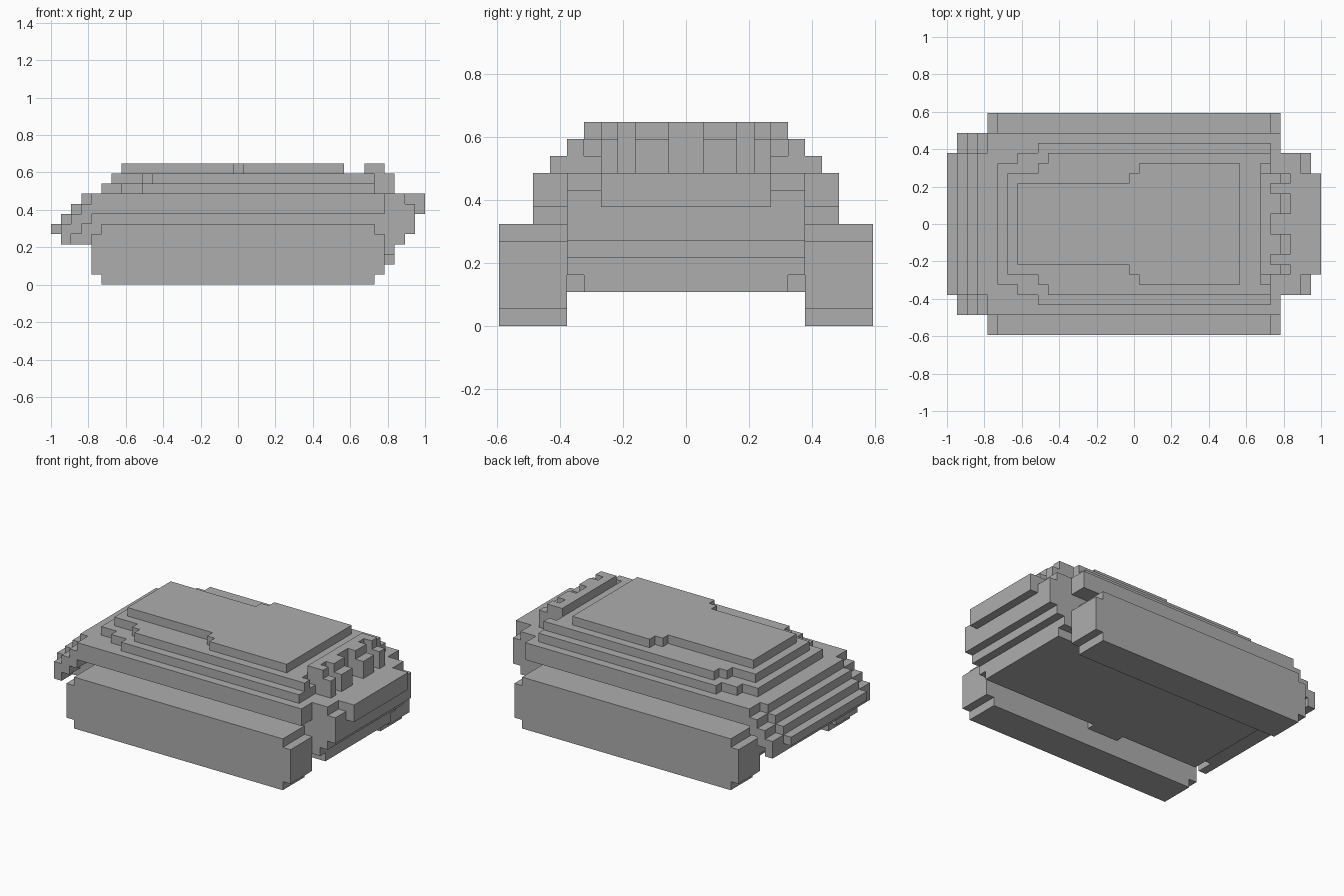
import bpy, bmesh
from mathutils import Vector

cube = bpy.data.objects.get("Cube")
if cube:
    bpy.data.objects.remove(cube, do_unlink=True)

UNIT = 2 / 37          # size of one block
HALF_LENGTH = 18.5     # blocks from the middle to either end

grey = bpy.data.materials.new("plain_grey")
grey.use_nodes = True
colour = (0.42, 0.42, 0.42, 1)
grey.diffuse_color = colour
grey.node_tree.nodes["Principled BSDF"].inputs["Base Color"].default_value = colour


def stair(start, *moves):
    """Corners of a stepped outline; moves alternate first and second axis."""
    point = list(start)
    corners = [tuple(point)]
    for i, value in enumerate(moves):
        point[i % 2] = value
        corners.append(tuple(point))
    return corners


def extrude(name, base, offset):
    """Extrude a flat outline, given in blocks, into a solid object."""
    bm = bmesh.new()
    shift = Vector((-HALF_LENGTH, 0, 0))
    face = bm.faces.new([bm.verts.new((Vector(p) + shift) * UNIT) for p in base])
    grown = bmesh.ops.extrude_face_region(bm, geom=[face], use_keep_orig=True)["geom"]
    verts = [g for g in grown if isinstance(g, bmesh.types.BMVert)]
    bmesh.ops.translate(bm, verts=verts, vec=Vector(offset) * UNIT)
    bmesh.ops.recalc_face_normals(bm, faces=bm.faces)
    mesh = bpy.data.meshes.new(name)
    bm.to_mesh(mesh)
    bm.free()
    mesh.materials.append(grey)
    obj = bpy.data.objects.new(name, mesh)
    bpy.context.collection.objects.link(obj)
    return obj


def side_profile(name, outline, y0, y1):
    return extrude(name, [(x, y0, z) for x, z in outline], (0, y1 - y0, 0))


def pair(name, outline, y0, y1):
    side_profile("left_" + name, outline, y0, y1)
    side_profile("right_" + name, outline, -y1, -y0)


def deck(name, half, z0, z1):
    """Plan outline mirrored across the centre line."""
    plan = half + [(x, -y) for x, y in reversed(half)]
    extrude(name, [(x, y, z0) for x, y in plan], (0, 0, z1 - z0))


def block(x0, x1, z0, z1):
    return [(x0, z0), (x1, z0), (x1, z1), (x0, z1)]


# Side tracks with stepped ends
track = stair((5, 0), 32, 1, 33, 5, 32, 6, 5, 5, 4, 1, 5)
pair("track", track, 7, 11)

# Central hull with stair-stepped nose and tail
hull = stair((3, 9), 35, 8, 36, 5, 35, 4, 34, 3, 4, 4,
             1, 5, 0, 6, 1, 7, 2, 8, 3)
side_profile("hull", hull, -7, 7)
side_profile("hull_floor", block(5, 34, 2, 3), -6, 6)
pair("floor_bracket", block(15, 19, 2, 3), 6, 7)
side_profile("tail_box", block(35, 37, 7, 9), -5, 5)

# Overhanging fenders that slope down at the nose
fender = stair((4, 9), 33, 7, 4, 6, 3, 5, 2, 4, 1, 6, 2, 7, 3, 8, 4)
pair("fender", fender, 7, 9)

# Stacked decks
deck("lower_deck", stair((5, 6), 7, 7, 9, 8, 32), 9, 10)
deck("middle_deck", stair((6, 5), 9, 6, 10, 7, 32, 6, 31, 5, 32), 10, 11)
deck("top_plate", stair((7, 4), 18, 5, 19, 6, 29), 11, 12)

# Tail rail and grille teeth
side_profile("tail_rail", block(31, 32, 11, 12), -5, 5)
tooth = stair((32, 9), 34, 11, 33, 12, 32)
pair("inner_tooth", tooth, 1, 3)
pair("outer_tooth", tooth, 4, 5)
